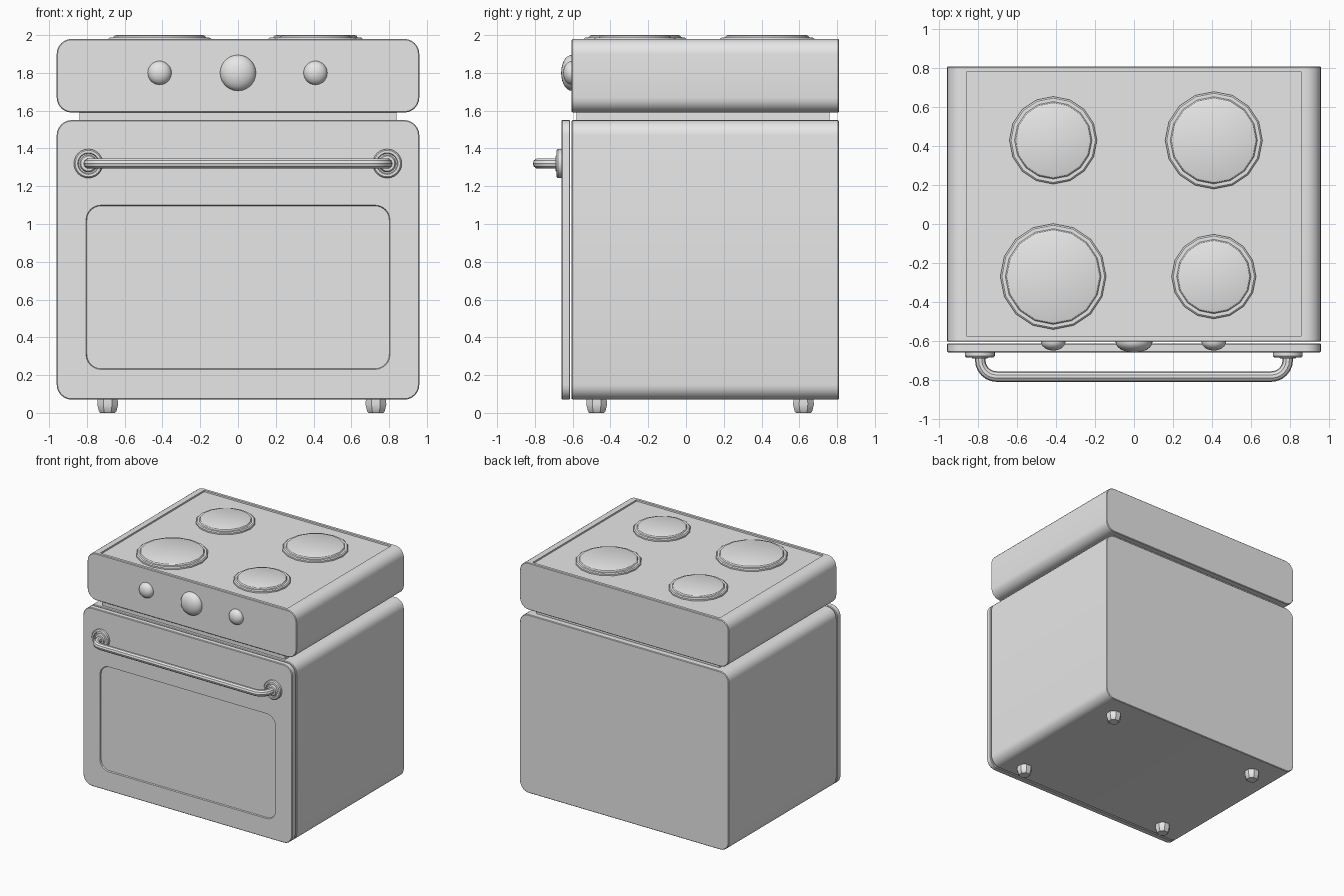
import bpy, bmesh, math
from mathutils import Vector, Matrix

cube = bpy.data.objects.get("Cube")
if cube:
    bpy.data.objects.remove(cube, do_unlink=True)

grey = bpy.data.materials.new("light grey enamel")
grey.use_nodes = True
grey.diffuse_color = (0.8, 0.8, 0.8, 1)
grey.node_tree.nodes["Principled BSDF"].inputs["Base Color"].default_value = (0.8, 0.8, 0.8, 1)


def finish(name, bm):
    """Turn a bmesh into a named, smooth-by-angle object."""
    bmesh.ops.recalc_face_normals(bm, faces=bm.faces)
    mesh = bpy.data.meshes.new(name)
    bm.to_mesh(mesh)
    bm.free()
    obj = bpy.data.objects.new(name, mesh)
    bpy.context.collection.objects.link(obj)
    shade(obj)
    return obj


def shade(obj):
    obj.data.materials.clear()
    obj.data.materials.append(grey)
    bpy.ops.object.select_all(action='DESELECT')
    obj.select_set(True)
    bpy.context.view_layer.objects.active = obj
    bpy.ops.object.shade_smooth_by_angle(angle=math.radians(32))


def loft(loops):
    """Skin a series of equal-length point loops and cap both ends."""
    bm = bmesh.new()
    rings = [[bm.verts.new(p) for p in loop] for loop in loops]
    n = len(rings[0])
    for a, b in zip(rings, rings[1:]):
        for i in range(n):
            j = (i + 1) % n
            bm.faces.new((a[i], a[j], b[j], b[i]))
    bm.faces.new(rings[0])
    bm.faces.new(rings[-1])
    return bm


def rounded(half_w, z0, z1, radius, y, inset=0.0, steps=6):
    """Rounded rectangle in the xz plane."""
    w, low, high = half_w - inset, z0 + inset, z1 - inset
    r = radius - inset
    centres = [(w - r, high - r), (r - w, high - r), (r - w, low + r), (w - r, low + r)]
    points = []
    for corner, (cx, cz) in enumerate(centres):
        for s in range(steps + 1):
            a = math.pi / 2 * (corner + s / steps)
            points.append((cx + r * math.cos(a), y, cz + r * math.sin(a)))
    return points


def case(half_w, z0, z1, y0, y1, soft=0.005, radius=0.08):
    """Loops of a rounded box with softened front and back edges."""
    return [rounded(half_w, z0, z1, radius, y1, soft),
            rounded(half_w, z0, z1, radius, y1 - soft),
            rounded(half_w, z0, z1, radius, y0 + soft),
            rounded(half_w, z0, z1, radius, y0, soft)]


def turned(name, profile, location, sides, forward=False, turn=0.0):
    """Lathe a (radius, height) profile, upright or facing the front."""
    loops = [[(r * math.cos(turn + math.tau * i / sides),
               r * math.sin(turn + math.tau * i / sides), h)
              for i in range(sides)] for r, h in profile]
    bm = loft(loops)
    if forward:
        bm.transform(Matrix.Rotation(math.pi / 2, 4, 'X'))
    bm.transform(Matrix.Translation(location))
    return finish(name, bm)


# Oven body
finish("oven_body", loft(case(0.96, 0.07, 1.55, -0.605, 0.81)))

# Recessed neck between the body and the hob
neck = bmesh.new()
bmesh.ops.create_cube(neck, size=1, matrix=Matrix.Translation((0, 0.09, 1.57))
                      @ Matrix.Diagonal((1.68, 1.34, 0.08, 1)))
finish("neck", neck)

# Hob with a shallow sunken cooktop
hob = loft(case(0.96, 1.59, 1.98, -0.605, 0.81))
bmesh.ops.recalc_face_normals(hob, faces=hob.faces)
top = max((f for f in hob.faces if f.normal.z > 0.99), key=lambda f: f.calc_area())
bmesh.ops.inset_individual(hob, faces=[top], thickness=0.03)
bmesh.ops.inset_individual(hob, faces=[top], thickness=0.002, depth=-0.012)
finish("hob", hob)

# Door with a slightly sunken window panel
door = case(0.96, 0.07, 1.55, -0.66, -0.613)
door.append(rounded(0.805, 0.23, 1.10, 0.08, -0.66))
door.append(rounded(0.805, 0.23, 1.10, 0.08, -0.65, 0.004))
finish("oven_door", loft(door))

# Burners
burners = {"back_right": (-0.415, 0.43, 0.225), "back_left": (0.41, 0.43, 0.25),
           "front_right": (-0.415, -0.27, 0.272), "front_left": (0.41, -0.27, 0.217)}
for place, (x, y, r) in burners.items():
    profile = [(r, -0.035), (r, -0.02), (r - 0.008, -0.013),
               (r - 0.026, -0.013), (r - 0.032, -0.004), (r - 0.042, 0)]
    turned("burner_" + place, profile, (x, y, 2.0), 16)

# Control knobs
for name, x, r, depth in (("knob_right", -0.415, 0.063, 0.045),
                          ("knob_centre", 0, 0.095, 0.056),
                          ("knob_left", 0.41, 0.063, 0.045)):
    knob = bmesh.new()
    bmesh.ops.create_uvsphere(knob, u_segments=24, v_segments=14, radius=1)
    knob.transform(Matrix.Translation((x, -0.605, 1.80)) @ Matrix.Diagonal((r, depth, r, 1)))
    finish(name, knob)

# Handle bar, bent back into the door at both ends
bend, end, front = 0.085, 0.79, -0.784
path = [Vector((-end, -0.65, 1.32))]
for s in range(7):
    a = math.pi / 2 * s / 6
    path.append(Vector((-end + bend * (1 - math.cos(a)),
                        front + bend * (1 - math.sin(a)), 1.32)))
path += [Vector((-p.x, p.y, p.z)) for p in reversed(path)]
curve = bpy.data.curves.new("handle_bar", 'CURVE')
curve.dimensions = '3D'
curve.bevel_depth = 0.027
curve.bevel_resolution = 3
spline = curve.splines.new('POLY')
spline.points.add(len(path) - 1)
for point, co in zip(spline.points, path):
    point.co = (*co, 1)
handle = bpy.data.objects.new("handle_bar", curve)
bpy.context.collection.objects.link(handle)
bpy.ops.object.select_all(action='DESELECT')
handle.select_set(True)
bpy.context.view_layer.objects.active = handle
bpy.ops.object.convert(target='MESH')
shade(bpy.context.view_layer.objects.active)

# Stepped mounts at the ends of the handle
mount = [(0.077, -0.005), (0.077, 0.018), (0.07, 0.026), (0.057, 0.026),
         (0.053, 0.018), (0.046, 0.018), (0.04, 0.03), (0.03, 0.032)]
for side, x in (("right", -0.792), ("left", 0.79)):
    turned("handle_mount_" + side, mount, (x, -0.66, 1.32), 24, forward=True)

# Feet
foot = [(0.042, 0), (0.05, 0.008), (0.06, 0.045), (0.055, 0.09)]
for side, x in (("right", -0.69), ("left", 0.73)):
    for end_name, y in (("front", -0.473), ("back", 0.622)):
        turned(f"foot_{end_name}_{side}", foot, (x, y, 0), 8, turn=math.pi / 8)
